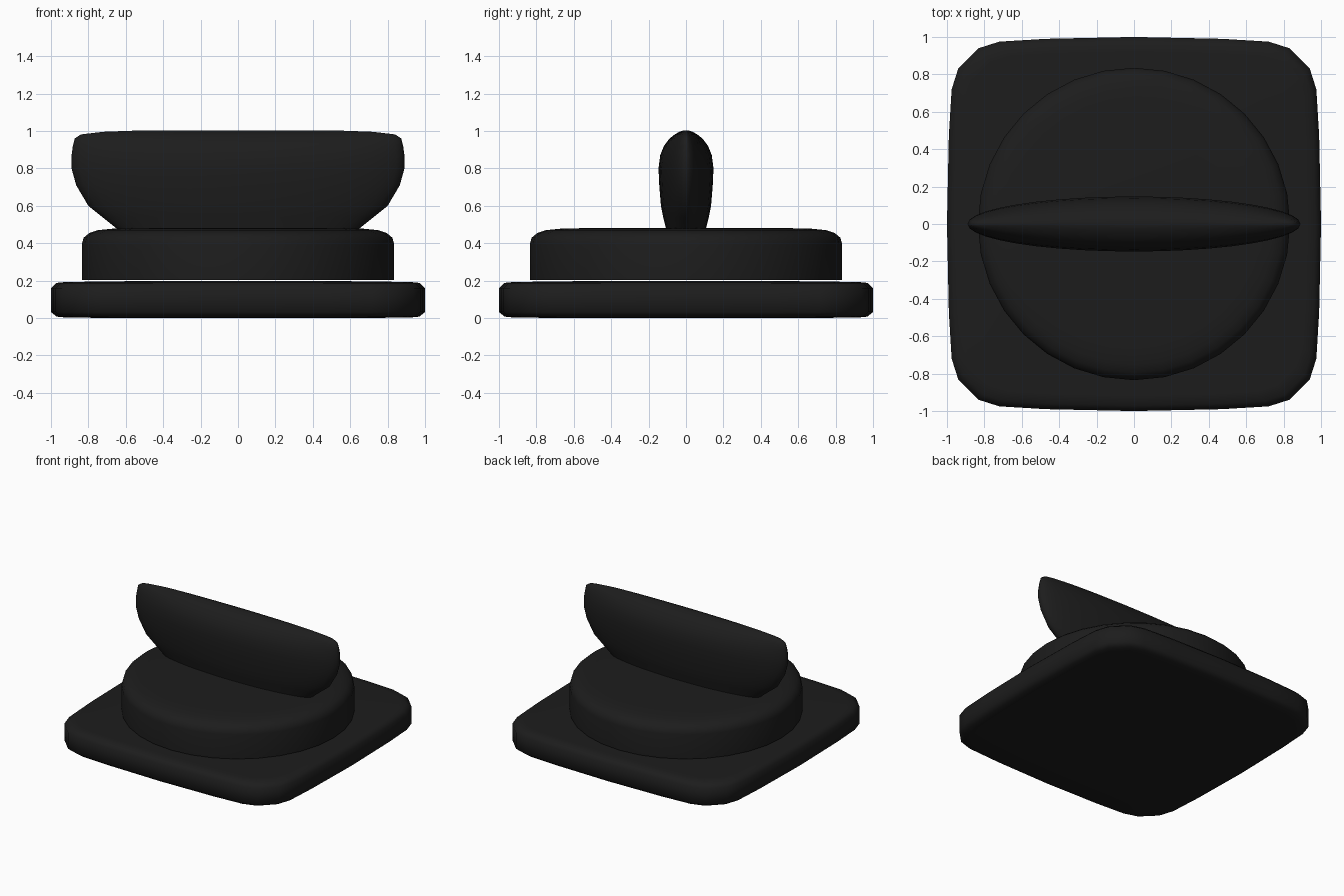
import bpy, bmesh, math

if "Cube" in bpy.data.objects:
    bpy.data.objects.remove(bpy.data.objects["Cube"])

black = bpy.data.materials.new("matte_black")
black.diffuse_color = (0.012, 0.012, 0.012, 1)
black.use_nodes = True
black.node_tree.nodes["Principled BSDF"].inputs["Base Color"].default_value = black.diffuse_color


def loft(name, rings, angle=45):
    """Skin a stack of closed rings, bottom to top, and cap both ends."""
    bm = bmesh.new()
    loops = [[bm.verts.new(p) for p in ring] for ring in rings]
    n = len(loops[0])
    for lo, hi in zip(loops, loops[1:]):
        for i in range(n):
            j = (i + 1) % n
            bm.faces.new((lo[i], lo[j], hi[j], hi[i]))
    bm.faces.new(loops[0][::-1])
    bm.faces.new(loops[-1])
    bmesh.ops.recalc_face_normals(bm, faces=bm.faces)
    me = bpy.data.meshes.new(name)
    bm.to_mesh(me)
    bm.free()
    me.materials.append(black)
    ob = bpy.data.objects.new(name, me)
    bpy.context.collection.objects.link(ob)
    bpy.ops.object.select_all(action='DESELECT')
    ob.select_set(True)
    bpy.context.view_layer.objects.active = ob
    bpy.ops.object.shade_smooth_by_angle(angle=math.radians(angle))
    return ob


def ellipse(a, b, z, n):
    return [(a * math.cos(2 * math.pi * i / n), b * math.sin(2 * math.pi * i / n), z)
            for i in range(n)]


# Base plate: soft square outline, one quarter turned four times
quarter = [(1, 0), (.99, .47), (.975, .72), (.94, .83), (.83, .94), (.72, .975), (.47, .99)]
outline = []
for k in range(4):
    c, s = [(1, 0), (0, 1), (-1, 0), (0, -1)][k]
    outline += [(c * x - s * y, s * x + c * y) for x, y in quarter]
plate = [(.0, .6), (.003, .92), (.008, .97), (.032, 1), (.16, 1), (.188, .97), (.193, .92), (.197, .6)]
loft("base_plate", [[(x * s, y * s, z) for x, y in outline] for z, s in plate], 60)

# Round dial body with a softened top rim
dial = [(.203, .835), (.395, .835), (.43, .825), (.455, .795), (.47, .75), (.478, .67), (.482, .5)]
loft("dial", [ellipse(r, r, z, 32) for z, r in dial])

# Grip: lens-shaped rings, widest near the top, rounded over the ridge
grip = [(.44, .60, .10), (.48, .65, .107), (.54, .725, .122), (.60, .80, .134), (.71, .865, .143),
        (.80, .89, .147), (.87, .89, .138), (.92, .883, .118), (.96, .873, .088),
        (.982, .84, .06), (.996, .72, .035), (1.004, .5, .012)]
loft("grip", [ellipse(a, b, z, 40) for z, a, b in grip], 60)
